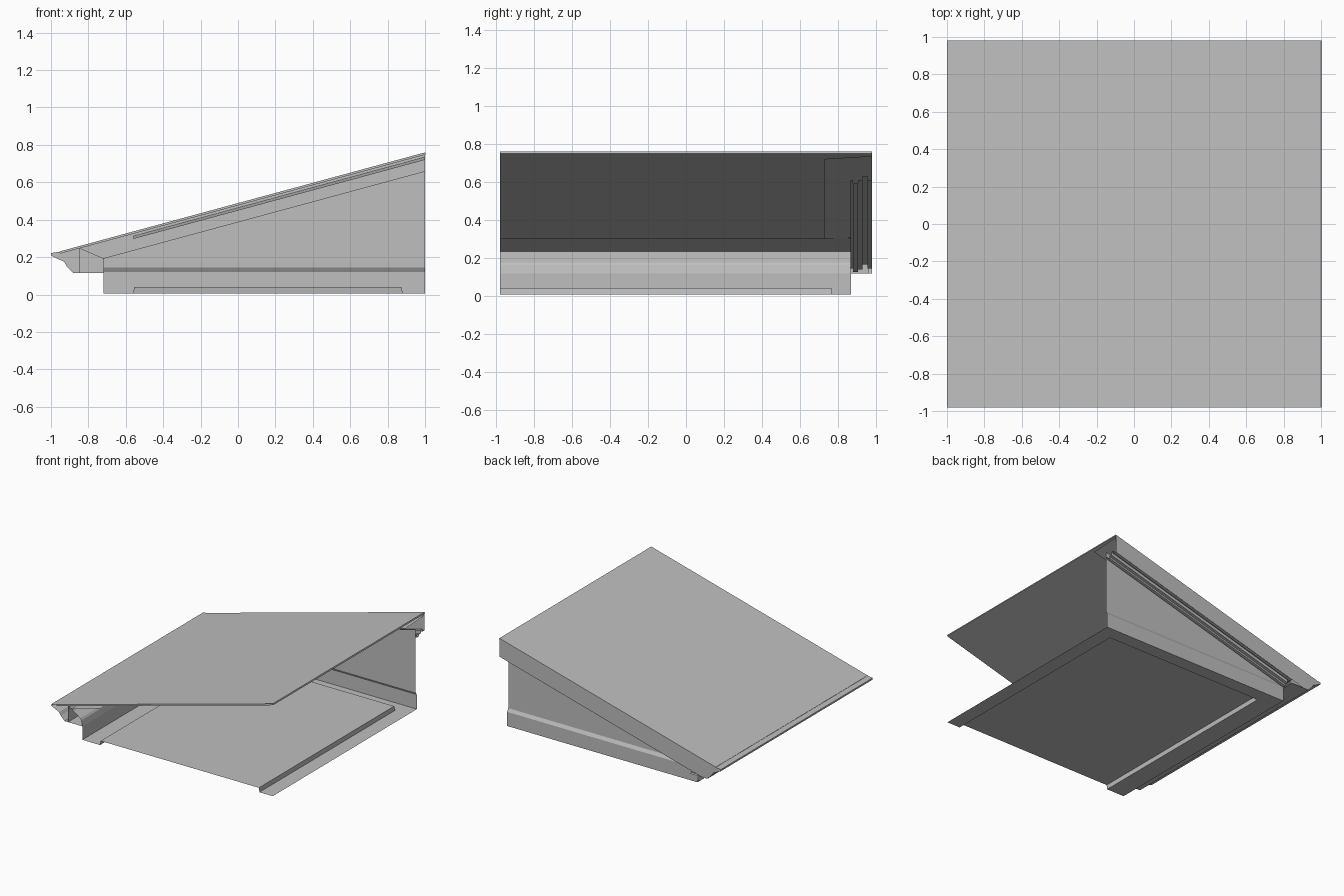
import bpy
import bmesh
from mathutils import Vector

cube = bpy.data.objects.get("Cube")
if cube:
    bpy.data.objects.remove(cube, do_unlink=True)

FRONT, BACK, HIGH = -0.98, 0.98, 1.0
SLOPE = 0.271

grey = bpy.data.materials.new("light grey")
grey.use_nodes = True
color = (0.52, 0.52, 0.52, 1)
grey.diffuse_color = color
grey.node_tree.nodes["Principled BSDF"].inputs["Base Color"].default_value = color


def roof_z(x, drop=0.0):
    return 0.23 + SLOPE * (x + 0.955) - drop


def finish(name, bm):
    bmesh.ops.recalc_face_normals(bm, faces=bm.faces)
    mesh = bpy.data.meshes.new(name)
    bm.to_mesh(mesh)
    bm.free()
    mesh.materials.append(grey)
    obj = bpy.data.objects.new(name, mesh)
    bpy.context.collection.objects.link(obj)
    return obj


def loft(name, rows, cap=False):
    """Skin matching rows of points; cap fills the last row."""
    bm = bmesh.new()
    rings = [[bm.verts.new(p) for p in row] for row in rows]
    for a, b in zip(rings, rings[1:]):
        for i in range(len(a) - 1):
            bm.faces.new((a[i], a[i + 1], b[i + 1], b[i]))
    if cap:
        bm.faces.new(rings[-1])
    return finish(name, bm)


def along_y(name, profile, y0, y1):
    return loft(name, [[(x, y, z) for x, z in profile] for y in (y0, y1)])


def along_slope(name, profile, x0, x1):
    return loft(name, [[(x, y, roof_z(x, d)) for y, d in profile] for x in (x0, x1)])


def upright(name, outline, y):
    """Flat panel facing the back."""
    bm = bmesh.new()
    bm.faces.new([bm.verts.new((x, y, z)) for x, z in outline])
    return finish(name, bm)


# Roof slab
roof = along_slope("roof", [(FRONT, 0), (BACK, 0)], -0.955, HIGH)
thick = roof.modifiers.new("thickness", 'SOLIDIFY')
thick.thickness = 0.012
thick.offset = -1
if roof.data.polygons[0].normal.z < 0:
    roof.data.flip_normals()

# Lining strips under the roof at the eave and the sloping edge
along_slope("eave_lining", [(FRONT, 0.035), (BACK, 0.035)], -0.85, -0.56)
along_slope("edge_lining", [(0.73, 0.04), (BACK, 0.025)], -0.56, HIGH)

# Floor: flat rim on three sides around a raised panel
def floor_path(left, back, right, z):
    return [(left, FRONT, z), (left, back, z), (right, back, z), (right, FRONT, z)]


loft("floor", [floor_path(-0.72, 0.88, HIGH, 0.005),
               floor_path(-0.56, 0.77, 0.88, 0.005),
               floor_path(-0.555, 0.765, 0.875, 0.04)], cap=True)

# Eave wall, stepping in and then folding up to the roof
along_y("eave_wall", [(-0.72, 0.005), (-0.72, 0.115), (-0.73, 0.16),
                      (-0.74, 0.175), (-0.85, 0.255)], FRONT, 0.87)

# Back wall with a band along its foot
loft("wall_band", [[(x, 0.88, 0.005), (x, 0.88, 0.12), (x, 0.865, 0.145),
                    (x, 0.865, 0.16)] for x in (-0.72, HIGH)])
upright("back_wall", [(-0.72, 0.16), (HIGH, 0.16), (HIGH, roof_z(HIGH, 0.1)),
                      (-0.72, roof_z(-0.72, 0.1))], 0.865)

# Eave fascia, soffit and gutter
along_y("eave_fascia", [(-0.85, 0.25), (-0.85, 0.115)], FRONT, 0.96)
along_y("eave_soffit", [(-0.88, 0.115), (-0.72, 0.115)], FRONT, 0.96)
gutter = [(-0.955, 0.228), (-1.0, 0.222), (-1.0, 0.208), (-0.93, 0.175),
          (-0.915, 0.15), (-0.88, 0.115)]
along_y("gutter", gutter, FRONT, BACK)
upright("gutter_end", gutter + [(-0.85, 0.115), (-0.85, 0.25)], BACK)

# Corner box closing the eave beneath the sloping edge
along_y("corner_soffit", [(-0.88, 0.115), (-0.72, 0.115)], 0.88, BACK)
upright("corner_panel", [(-0.85, 0.115), (-0.72, 0.115), (-0.72, roof_z(-0.72, 0.1)),
                         (-0.85, 0.25)], 0.955)

# Sloping edge board and its channelled soffit
upright("edge_board", [(HIGH, roof_z(HIGH)), (HIGH, roof_z(HIGH, 0.15)),
                       (-0.83, 0.115), (-0.88, 0.115), (-0.955, 0.23)], BACK)
along_slope("edge_soffit", [(BACK, 0.15), (0.955, 0.15), (0.955, 0.13), (0.93, 0.13),
                            (0.93, 0.155), (0.905, 0.155), (0.905, 0.17),
                            (0.88, 0.17), (0.88, 0.15), (0.865, 0.15)], -0.72, HIGH)
